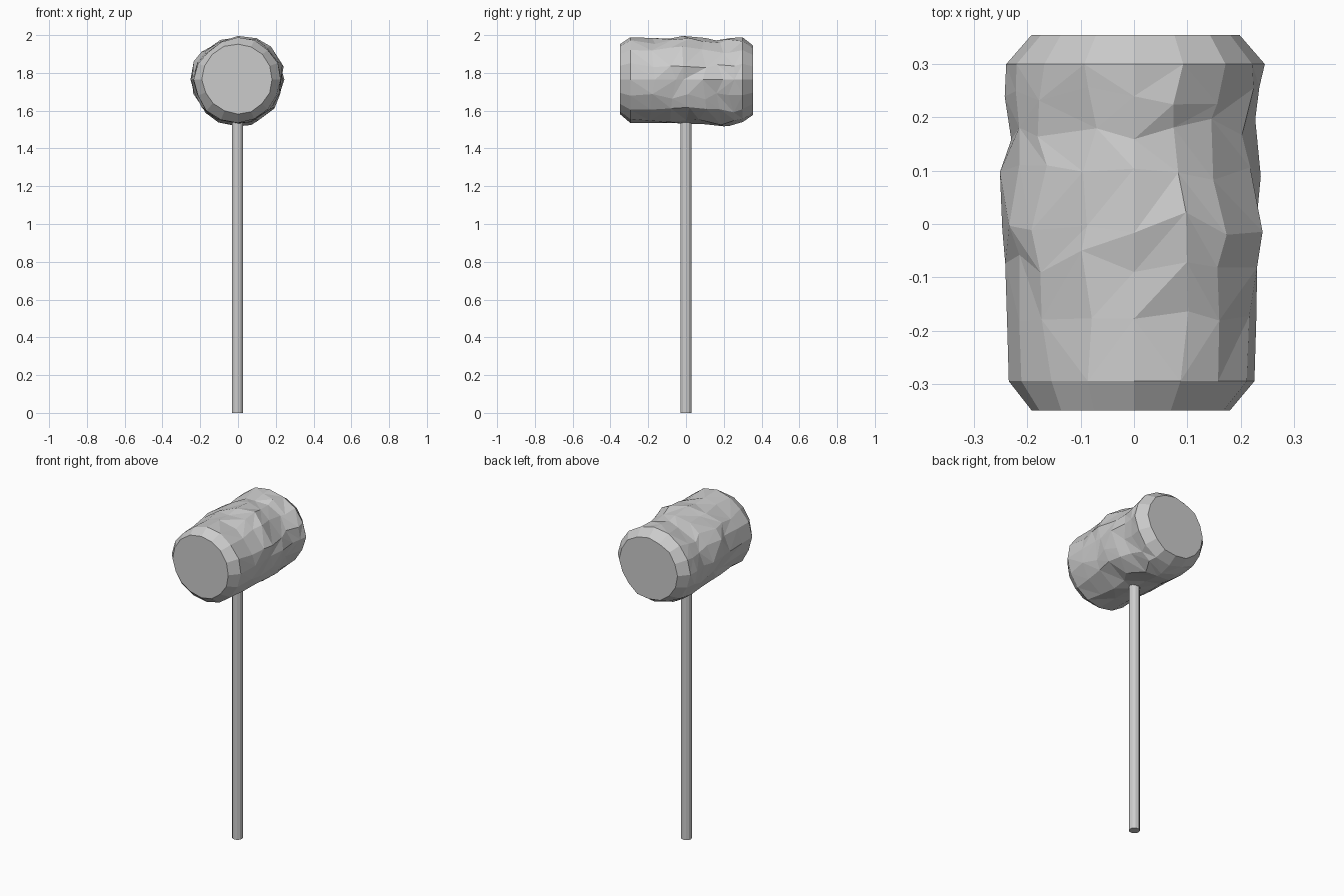
import bpy, bmesh, math, random

if "Cube" in bpy.data.objects:
    bpy.data.objects.remove(bpy.data.objects["Cube"])
random.seed(4)
SIDES = 16
CZ = 1.765

# head profile: y, left x, right x, bottom z, top z
RINGS = [(-0.35, -0.192, 0.180, 1.582, 1.952),
         (-0.295, -0.235, 0.226, 1.535, 1.988),
         (-0.18, -0.238, 0.230, 1.535, 1.985),
         (-0.07, -0.246, 0.238, 1.535, 1.995),
         (0.00, -0.250, 0.252, 1.532, 2.000),
         (0.09, -0.252, 0.242, 1.528, 1.985),
         (0.18, -0.244, 0.228, 1.517, 1.972),
         (0.24, -0.248, 0.236, 1.520, 1.985),
         (0.30, -0.240, 0.246, 1.540, 1.988),
         (0.355, -0.192, 0.198, 1.577, 1.945)]

# chips hacked out of the surface: angle in degrees, y, angular width, y width, depth
CHIPS = [(112, 0.0, 16, 0.06, 0.016), (85, -0.07, 14, 0.05, 0.016),
         (48, 0.2, 14, 0.08, 0.018), (22, 0.07, 16, 0.05, 0.020),
         (-5, -0.01, 14, 0.06, 0.026), (45, -0.24, 12, 0.08, 0.012),
         (145, 0.26, 14, 0.06, 0.018), (135, -0.26, 12, 0.08, 0.012),
         (180, 0.19, 14, 0.05, 0.014), (200, -0.05, 16, 0.07, 0.022),
         (-25, 0.24, 14, 0.08, 0.018)]


def chip_depth(deg, y):
    total = 0
    for a, cy, wa, wy, d in CHIPS:
        da = (deg - a + 180) % 360 - 180
        total += d * math.exp(-(da / wa) ** 2 - ((y - cy) / wy) ** 2)
    return total


def finish(bm, name):
    bmesh.ops.recalc_face_normals(bm, faces=bm.faces)
    mesh = bpy.data.meshes.new(name)
    bm.to_mesh(mesh)
    bm.free()
    bpy.context.collection.objects.link(bpy.data.objects.new(name, mesh))


# rough-hewn head with chamfered flat ends
bm = bmesh.new()
loops = []
for i, (y, left, right, low, high) in enumerate(RINGS):
    inner = 1 < i < len(RINGS) - 2
    loop = []
    for k in range(SIDES):
        deg = 360 * k / SIDES
        cardinal = k % (SIDES // 4) == 0
        if inner and not cardinal:
            deg += random.uniform(-6, 6)
        a = math.radians(deg)
        c, s = math.cos(a), math.sin(a)
        x = c * (right if c > 0 else -left)
        z = s * (high - CZ if s > 0 else CZ - low)
        cut = chip_depth(deg, y)
        if not cardinal:
            cut += random.uniform(-0.006, 0.009)
        f = 1 - cut / 0.24
        dy = random.uniform(-0.022, 0.022) if inner else 0
        loop.append(bm.verts.new((x * f, y + dy, CZ + z * f)))
    loops.append(loop)
for i in range(len(loops) - 1):
    a, b = loops[i], loops[i + 1]
    for k in range(SIDES):
        n = (k + 1) % SIDES
        q = (a[k], a[n], b[n], b[k])
        if i in (0, len(loops) - 2):
            bm.faces.new(q)
        elif random.random() < 0.5:
            bm.faces.new((q[0], q[1], q[2]))
            bm.faces.new((q[0], q[2], q[3]))
        else:
            bm.faces.new((q[0], q[1], q[3]))
            bm.faces.new((q[1], q[2], q[3]))
bm.faces.new(loops[0])
bm.faces.new(loops[-1])
finish(bm, "mallet_head")

# straight handle
bpy.ops.mesh.primitive_cylinder_add(vertices=12, radius=0.03, depth=1.6,
                                    location=(-0.003, 0, 0.8))
bpy.context.object.name = "handle"
